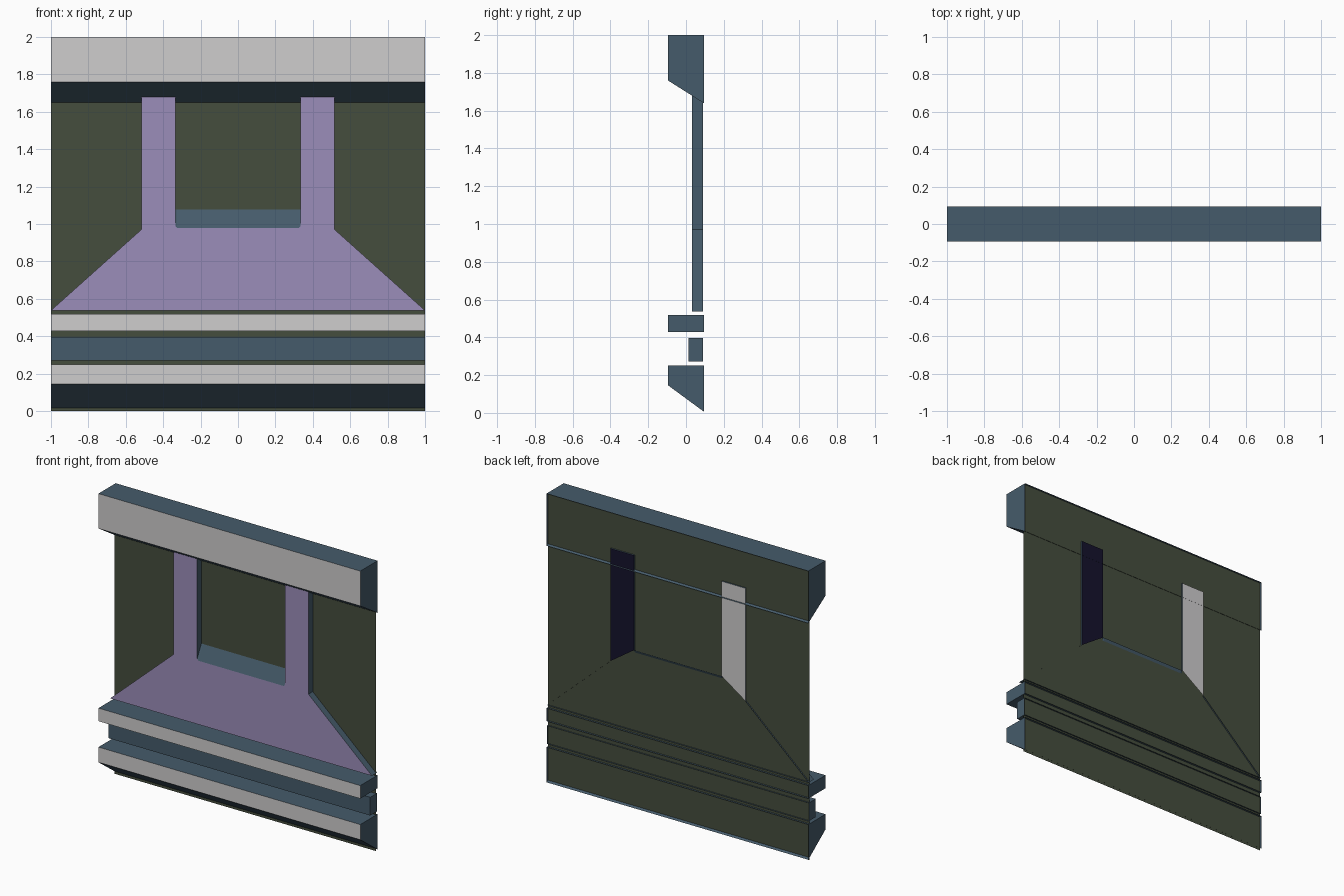
import bpy

if "Cube" in bpy.data.objects:
    bpy.data.objects.remove(bpy.data.objects["Cube"])


def material(name, rgb):
    m = bpy.data.materials.new(name)
    m.diffuse_color = (*rgb, 1)
    m.use_nodes = True
    m.node_tree.nodes["Principled BSDF"].inputs["Base Color"].default_value = m.diffuse_color
    return m


light = material("pale_grey", (0.62, 0.61, 0.615))
slate = material("slate_blue", (0.06, 0.105, 0.145))
lilac = material("lilac", (0.33, 0.27, 0.49))
olive = material("dark_olive", (0.06, 0.075, 0.047))
navy = material("dark_navy", (0.007, 0.006, 0.025))


def build(name, verts, faces, mats, face_mats):
    me = bpy.data.meshes.new(name)
    me.from_pydata(verts, [], faces)
    for m in mats:
        me.materials.append(m)
    for p, i in zip(me.polygons, face_mats):
        p.material_index = i
    ob = bpy.data.objects.new(name, me)
    bpy.context.collection.objects.link(ob)
    return ob


def rail(name, front, back, z_top, z_front, z_back, front_mat):
    """Full-width moulding, open at the back; only its front face has front_mat."""
    prof = [(back, z_top), (front, z_top), (front, z_front), (back, z_back)]
    verts = [(x, y, z) for x in (-1, 1) for y, z in prof]
    faces = [(i, i + 1, i + 5, i + 4) for i in range(3)] + [(4, 5, 6, 7), (3, 2, 1, 0)]
    build(name, verts, faces, [slate, front_mat], [0, 1, 0, 0, 0])


# Thin backing wall
W = 0.08
build("backing_wall", [(-1, W, 0), (1, W, 0), (1, W, 2), (-1, W, 2)],
      [(0, 1, 2, 3)], [olive], [0])

# Horizontal mouldings
rail("top_beam", -0.094, 0.094, 2.0, 1.759, 1.64, light)
rail("middle_rail", -0.094, 0.094, 0.519, 0.429, 0.429, light)
rail("recessed_rail", 0.014, 0.089, 0.397, 0.271, 0.271, slate)
rail("bottom_beam", -0.094, 0.094, 0.25, 0.145, 0.007, light)

# Raised buttress: tapered base with two pillars and a sloped sill between them
F, B = 0.033, 0.089
half = [(1, 0.538), (0.515, 0.972), (0.515, 1.75), (0.335, 1.75), (0.335, 0.99), (0.325, 0.978)]
outline = half + [(-x, z) for x, z in reversed(half)]
n = len(outline)


def rear_z(x, z):
    # the sill rises towards the back
    return 1.095 if abs(x) < 0.4 and z < 1.2 else z


verts = [(x, F, z) for x, z in outline] + [(x, B, rear_z(x, z)) for x, z in outline]
faces = [tuple(range(n))]
for i in range(n):
    j = (i + 1) % n
    faces.append((j, i, i + n, j + n))
build("buttress", verts, faces, [lilac, slate], [0] + [1] * n)

# Back plates closing the pillars
for side, s, mat in (("left", -1, light), ("right", 1, navy)):
    pts = [(s * x, B, rear_z(x, z)) for x, z in half[1:5]]
    build(side + "_pillar_back", pts, [(0, 1, 2, 3) if s < 0 else (3, 2, 1, 0)], [mat], [0])
